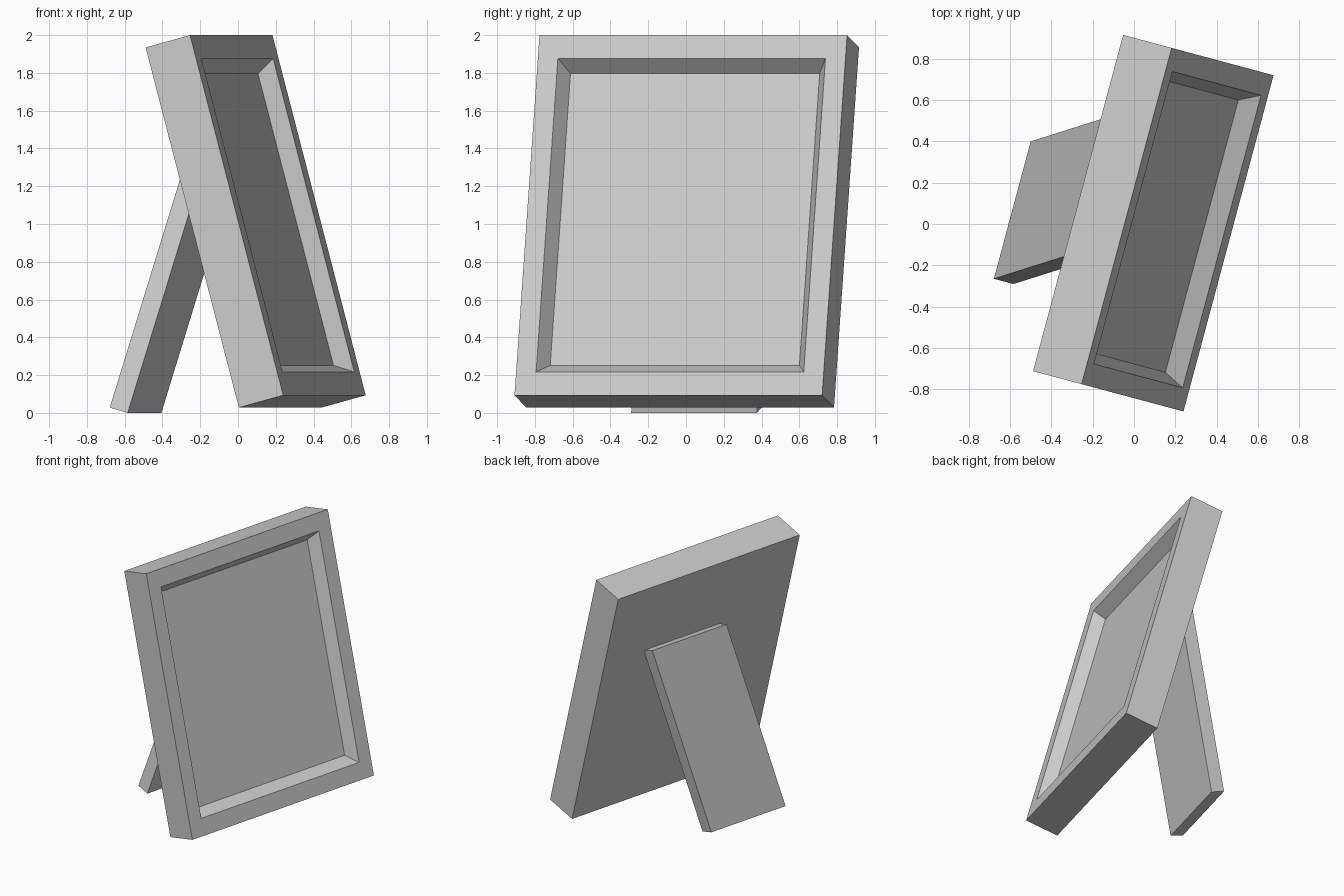
import bpy
import bmesh
from math import radians
from mathutils import Matrix, Vector

if "Cube" in bpy.data.objects:
    bpy.data.objects.remove(bpy.data.objects["Cube"])

YAW = Matrix.Rotation(radians(-15), 4, 'Z')


def loft(name, rings, matrix):
    """Skin a series of four-cornered rings and cap both ends."""
    bm = bmesh.new()
    loops = [[bm.verts.new(matrix @ Vector(p)) for p in ring] for ring in rings]
    for a, b in zip(loops, loops[1:]):
        for i in range(4):
            j = (i + 1) % 4
            bm.faces.new((a[i], a[j], b[j], b[i]))
    bm.faces.new(loops[0][::-1])
    bm.faces.new(loops[-1])
    bmesh.ops.recalc_face_normals(bm, faces=bm.faces[:])
    mesh = bpy.data.meshes.new(name)
    bm.to_mesh(mesh)
    bm.free()
    obj = bpy.data.objects.new(name, mesh)
    bpy.context.collection.objects.link(obj)
    return obj


# Frame: back, front rim, opening and recessed picture panel, leaning back
W, H = 0.843, 0.987


def rect(x, s):
    return [(x, a * W * s, b * H * s) for a, b in ((-1, -1), (1, -1), (1, 1), (-1, 1))]


lean = YAW @ Matrix.Translation((0.211, 0.028, 1.0465)) @ Matrix.Rotation(radians(-15), 4, 'Y')
loft("picture_frame", [rect(-0.252, 1), rect(0, 1), rect(0, 0.87), rect(-0.088, 0.81)], lean)

# Back stand: slanted board, leaning forward and slightly sideways
foot = [(-0.587, -0.432, 0.028), (-0.489, -0.432, 0),
        (-0.489, 0.257, 0), (-0.587, 0.257, 0.028)]
rise = Vector((0.371, 0.237, 1.365))
loft("back_stand", [foot, [Vector(p) + rise for p in foot]], YAW)
